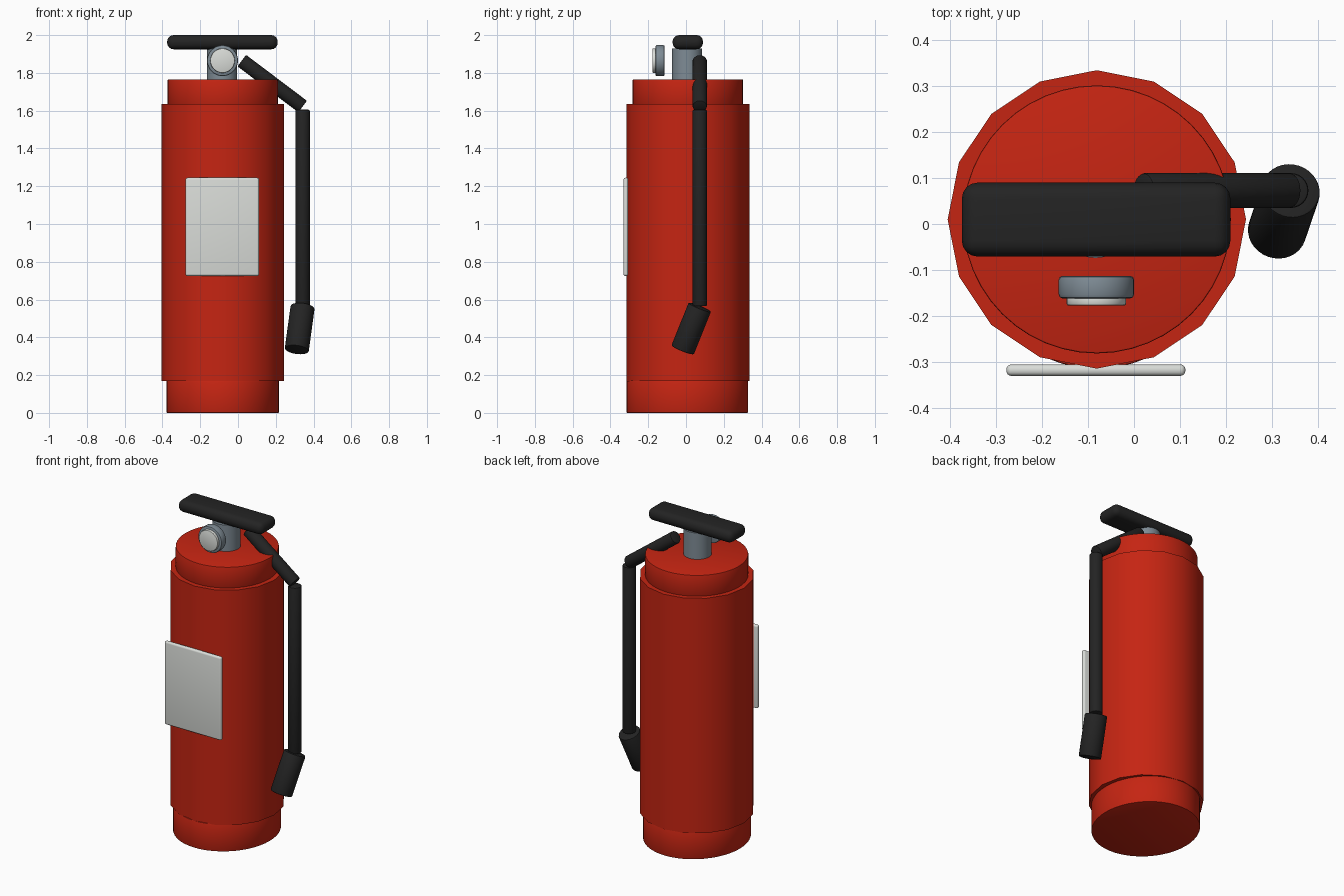
import bpy, math
from mathutils import Vector

if "Cube" in bpy.data.objects:
    bpy.data.objects.remove(bpy.data.objects["Cube"])


def material(name, rgb):
    m = bpy.data.materials.new(name)
    m.diffuse_color = (*rgb, 1)
    m.use_nodes = True
    m.node_tree.nodes["Principled BSDF"].inputs["Base Color"].default_value = m.diffuse_color
    return m


RED = material("red paint", (0.56, 0.018, 0.006))
BLACK = material("black rubber", (0.017, 0.017, 0.017))
STEEL = material("grey metal", (0.21, 0.26, 0.30))
WHITE = material("off white", (0.70, 0.72, 0.69))


def finish(o, name, mat, bevel, segments=3):
    o.name = name
    o.data.materials.append(mat)
    bpy.ops.object.transform_apply(location=False, rotation=False, scale=True)
    if bevel:
        b = o.modifiers.new("rounded edges", 'BEVEL')
        b.width, b.segments = bevel, segments
        b.limit_method = 'ANGLE'
        b.angle_limit = math.radians(40)
        bpy.ops.object.modifier_apply(modifier=b.name)
    bpy.ops.object.shade_smooth_by_angle(angle=math.radians(35))
    return o


def tube(name, a, b, r, mat, sides=32, bevel=0.004, stretch=(1, 1)):
    """Capped cylinder from point a to point b."""
    a, b = Vector(a), Vector(b)
    bpy.ops.mesh.primitive_cylinder_add(vertices=sides, radius=r, depth=(b - a).length,
                                        location=(a + b) / 2)
    o = bpy.context.object
    o.rotation_euler = (b - a).to_track_quat('Z', 'Y').to_euler()
    o.scale = (*stretch, 1)
    return finish(o, name, mat, bevel, 2)


def box(name, lo, hi, mat, bevel):
    lo, hi = Vector(lo), Vector(hi)
    bpy.ops.mesh.primitive_cube_add(size=1, location=(lo + hi) / 2)
    o = bpy.context.object
    o.scale = hi - lo
    return finish(o, name, mat, bevel, 4)


CX, CY = -0.081, 0.01

# Tank: base ring, sixteen-sided body and stepped shoulder
tube("base_ring", (CX, CY - 0.003, 0), (CX, CY - 0.003, 0.17), 0.298, RED, 48, 0.004, (1, 1.08))
tube("tank_body", (CX, CY, 0.168), (CX, CY, 1.635), 0.325, RED, 16, 0)
tube("shoulder", (CX, CY, 1.63), (CX, CY, 1.765), 0.292, RED, 48)

# Valve neck and handle
tube("valve_neck", (-0.084, 0.006, 1.76), (-0.084, 0.006, 1.93), 0.08, STEEL, bevel=0)
box("handle", (-0.375, -0.071, 1.925), (0.21, 0.09, 2.0), BLACK, 0.034)

# Pressure gauge
tube("gauge_housing", (-0.082, -0.113, 1.865), (-0.082, -0.162, 1.865), 0.082, STEEL, bevel=0.008)
tube("gauge_face", (-0.082, -0.155, 1.865), (-0.082, -0.178, 1.865), 0.065, WHITE, bevel=0.005)

# Front label plate
box("label_plate", (-0.278, -0.331, 0.725), (0.112, -0.306, 1.245), WHITE, 0.011)

# Hose and nozzle
tube("hose_upper", (0.02, 0.073, 1.865), (0.342, 0.073, 1.622), 0.038, BLACK, bevel=0.006)
tube("hose_lower", (0.342, 0.073, 0.565), (0.342, 0.073, 1.605), 0.038, BLACK, bevel=0.006)
tube("nozzle", (0.342, 0.073, 0.56), (0.311, -0.018, 0.333), 0.064, BLACK, bevel=0.006)
